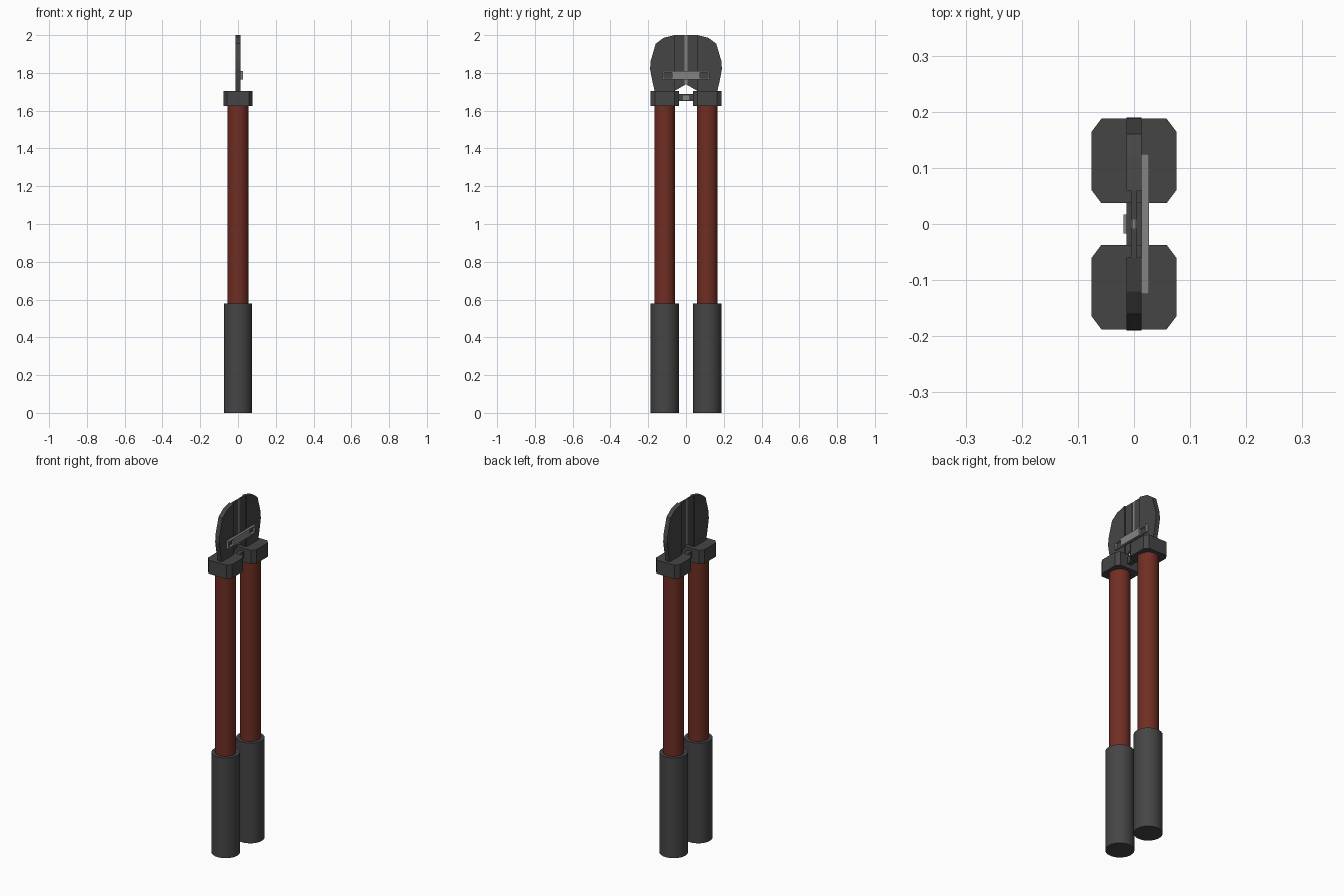
import bpy, bmesh
from math import pi

cube = bpy.data.objects.get("Cube")
if cube:
    bpy.data.objects.remove(cube, do_unlink=True)


def material(name, colour):
    m = bpy.data.materials.new(name)
    m.use_nodes = True
    m.diffuse_color = (*colour, 1)
    m.node_tree.nodes["Principled BSDF"].inputs["Base Color"].default_value = (*colour, 1)
    return m


DARK = material("dark grey", (0.06, 0.06, 0.06))
RED = material("handle red", (0.16, 0.027, 0.017))
STEEL = material("bare steel", (0.23, 0.23, 0.23))


def prism(name, outline, axis, low, high, mat):
    """Extrude a flat outline along x (points are y, z) or z (points are x, y)."""
    bm = bmesh.new()

    def place(a, b, h):
        return (h, a, b) if axis == "x" else (a, b, h)
    bottom = [bm.verts.new(place(a, b, low)) for a, b in outline]
    top = [bm.verts.new(place(a, b, high)) for a, b in outline]
    bm.faces.new(bottom)
    bm.faces.new(top)
    for i in range(len(outline)):
        j = (i + 1) % len(outline)
        bm.faces.new((bottom[i], bottom[j], top[j], top[i]))
    bmesh.ops.recalc_face_normals(bm, faces=bm.faces)
    me = bpy.data.meshes.new(name)
    bm.to_mesh(me)
    bm.free()
    me.materials.append(mat)
    ob = bpy.data.objects.new(name, me)
    bpy.context.collection.objects.link(ob)
    return ob


def box(name, x, y, z, mat):
    return prism(name, [(y[0], z[0]), (y[1], z[0]), (y[1], z[1]), (y[0], z[1])],
                 "x", x[0], x[1], mat)


def cylinder(name, radius, y, low, high, mat, turn=0):
    bpy.ops.mesh.primitive_cylinder_add(vertices=32, radius=radius, depth=high - low,
                                        location=(0, y, (low + high) / 2))
    ob = bpy.context.object
    ob.name = name
    ob.data.materials.append(mat)
    bpy.ops.object.shade_smooth_by_angle(angle=pi / 6)
    return ob


# Half outlines in (y, z): thick jaw, thin web, ground cutting edge
jaw = [(0.06, 1.70), (0.165, 1.70), (0.18, 1.765), (0.19, 1.82), (0.188, 1.86),
       (0.16, 1.955), (0.12, 1.985), (0.06, 2.0)]
web = [(0.008, 1.735), (0.06, 1.705), (0.06, 2.0), (0.008, 2.0)]
edge = [(0, 1.74), (0.008, 1.735), (0.008, 2.0), (0, 2.0)]
# Chamfered clamp outline in (x, y)
clamp = [(-0.058, 0.037), (0.058, 0.037), (0.076, 0.061), (0.076, 0.164),
         (0.058, 0.188), (-0.058, 0.188), (-0.076, 0.164), (-0.076, 0.061)]

for side, s in (("front", -1), ("back", 1)):
    def flip(points):
        return [(a, s * b) for a, b in points]

    def flip_y(points):
        return [(s * a, b) for a, b in points]

    # Handle, grip and clamp
    cylinder(side + "_grip", 0.0745, s * 0.1125, 0, 0.58, DARK)
    cylinder(side + "_handle", 0.055, s * 0.1125, 0.57, 1.63, RED)
    prism(side + "_clamp", flip(clamp), "z", 1.625, 1.705, DARK)
    # Blade
    prism(side + "_jaw", flip_y(jaw), "x", -0.013, 0.013, DARK)
    prism(side + "_web", flip_y(web), "x", -0.005, 0.005, DARK)
    prism(side + "_cutting_edge", flip_y(edge), "x", -0.004, 0.004, STEEL)

# Link between the clamps, with a small steel plate on each face
box("link", (-0.013, 0.013), (-0.04, 0.04), (1.65, 1.688), DARK)
box("link_plate", (-0.019, 0.019), (-0.017, 0.017), (1.657, 1.68), STEEL)

# Slotted strap across the jaws
Y, Z0, Z1 = 0.125, 1.765, 1.81
X = (0.013, 0.027)
box("strap_middle", X, (-0.073, 0.073), (Z0, Z1), STEEL)
for side, s in (("front", -1), ("back", 1)):
    box(side + "_strap_top", X, sorted((s * 0.073, s * Y)), (Z1 - 0.008, Z1), STEEL)
    box(side + "_strap_bottom", X, sorted((s * 0.073, s * Y)), (Z0, Z0 + 0.008), STEEL)
    box(side + "_strap_end", X, sorted((s * 0.117, s * Y)), (Z0 + 0.008, Z1 - 0.008), STEEL)
